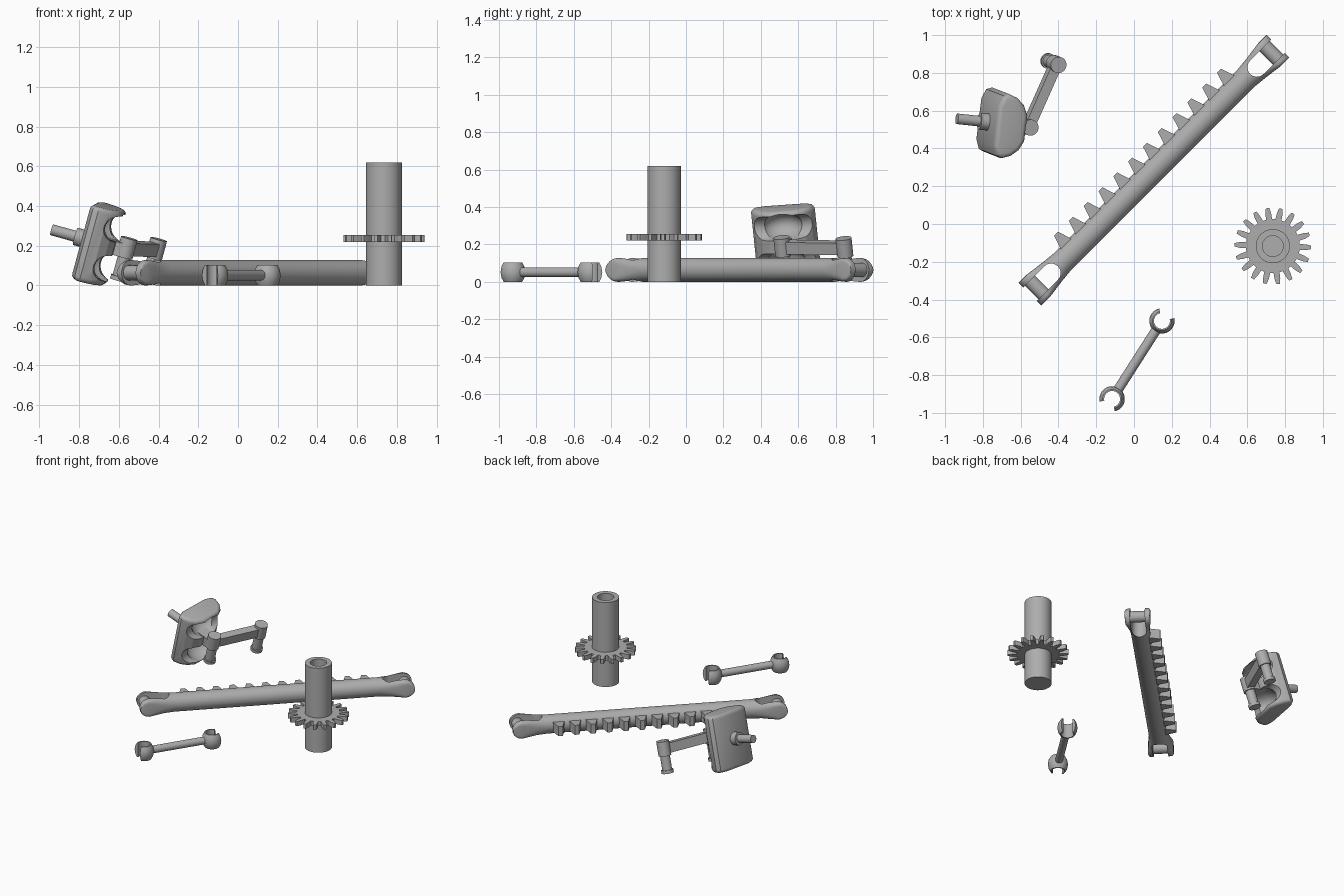
import bpy, bmesh
from math import sin, cos, pi, radians, copysign
from mathutils import Matrix, Vector

if "Cube" in bpy.data.objects:
    bpy.data.objects.remove(bpy.data.objects["Cube"])

grey = bpy.data.materials.new("plain_grey")
grey.use_nodes = True
grey.diffuse_color = (0.42, 0.42, 0.42, 1)
grey.node_tree.nodes["Principled BSDF"].inputs["Base Color"].default_value = (0.42, 0.42, 0.42, 1)


def finish(name, bm, frame):
    bmesh.ops.recalc_face_normals(bm, faces=bm.faces[:])
    mesh = bpy.data.meshes.new(name)
    bm.to_mesh(mesh)
    bm.free()
    mesh.transform(frame)
    mesh.materials.append(grey)
    ob = bpy.data.objects.new(name, mesh)
    bpy.context.collection.objects.link(ob)
    return ob


def rod(name, frame, p, q, r):
    p, q = Vector(p), Vector(q)
    bm = bmesh.new()
    turn = (q - p).to_track_quat('Z', 'Y').to_matrix().to_4x4()
    bmesh.ops.create_cone(bm, cap_ends=True, segments=40, radius1=r, radius2=r,
                          depth=(q - p).length, matrix=Matrix.Translation((p + q) / 2) @ turn)
    return finish(name, bm, frame)


def box(name, frame, low, high):
    low, high = Vector(low), Vector(high)
    bm = bmesh.new()
    bmesh.ops.create_cube(bm, size=1, matrix=Matrix.Translation((low + high) / 2)
                          @ Matrix.Diagonal((*(high - low), 1)))
    return finish(name, bm, frame)


def prism(name, frame, points, z0, z1):
    bm = bmesh.new()
    face = bm.faces.new([bm.verts.new((x, y, z0)) for x, y in points])
    top = bmesh.ops.extrude_face_region(bm, geom=[face])["geom"]
    bmesh.ops.translate(bm, vec=(0, 0, z1 - z0),
                        verts=[g for g in top if isinstance(g, bmesh.types.BMVert)])
    return finish(name, bm, frame)


def bake(ob):
    dg = bpy.context.evaluated_depsgraph_get()
    ob.data = bpy.data.meshes.new_from_object(ob.evaluated_get(dg))
    ob.modifiers.clear()


def cut(ob, *cutters):
    for c in cutters:
        mod = ob.modifiers.new("cut", 'BOOLEAN')
        mod.object, mod.operation, mod.solver = c, 'DIFFERENCE', 'EXACT'
        bake(ob)
        bpy.data.objects.remove(c)


# Pinion: hollow shaft with a spur gear
pinion = Matrix.Translation((0.735, -0.117, 0))
shaft = rod("pinion_shaft", pinion, (0, 0, 0), (0, 0, 0.62), 0.09)
cut(shaft, rod("bore", pinion, (0, 0, 0.2), (0, 0, 0.7), 0.055))
TEETH = 18
step = 2 * pi / TEETH
outline = []
for i in range(TEETH):
    for off, r in ((-0.32, 0.143), (-0.25, 0.175), (-0.13, 0.203),
                   (0.13, 0.203), (0.25, 0.175), (0.32, 0.143)):
        a = (i + off) * step - radians(2)
        outline.append((r * cos(a), r * sin(a)))
prism("pinion_gear", pinion, outline, 0.22, 0.255)

# Rack: round bar whose ends flare into forks
R = 0.064
rack = Matrix.Translation((0.106, 0.285, R)) @ Matrix.Rotation(pi / 4, 4, 'Z')
half = [(0.69, R, R, 2), (0.76, 0.071, R, 2.5), (0.82, 0.079, R, 4), (0.865, 0.085, R, 7)]
half += [(0.865 + R * sin(a), 0.085, R * cos(a), 7) for a in map(radians, (18, 36, 54, 70, 85))]
stations = [(-x, w, h, n) for x, w, h, n in reversed(half)] + half
bm = bmesh.new()
rings = []
for x, w, h, n in stations:
    ring = []
    for k in range(48):
        c, s = cos(2 * pi * k / 48), sin(2 * pi * k / 48)
        ring.append(bm.verts.new((x, w * copysign(abs(c) ** (2 / n), c),
                                  h * copysign(abs(s) ** (2 / n), s))))
    rings.append(ring)
for a, b in zip(rings, rings[1:]):
    for k in range(48):
        j = (k + 1) % 48
        bm.faces.new((a[k], a[j], b[j], b[k]))
bm.faces.new(rings[0])
bm.faces.new(rings[-1])
bar = finish("rack_bar", bm, rack)
for side, label in ((-1, "lower"), (1, "upper")):
    arc = [radians(90 + 180 * k / 16) for k in range(17)]
    slot = [(side * (0.77 + 0.05 * cos(a)), 0.05 * sin(a)) for a in arc]
    slot += [(side * 1.1, -0.05), (side * 1.1, 0.05)]
    cut(bar, prism("slot", rack, slot, -0.2, 0.2))
    rod(label + "_fork_pin", rack, (side * 0.878, -0.065, 0), (side * 0.878, 0.065, 0), 0.038)
for i in range(12):
    x = -0.605 + i * 0.111
    prism("rack_tooth", rack, [(x - 0.042, 0.045), (x - 0.015, 0.128),
                               (x + 0.015, 0.128), (x + 0.042, 0.045)], -0.035, 0.035)

# Tie rod: thin rod with an open clip at each end
start, end = Vector((-0.116, -0.926, 0.052)), Vector((0.148, -0.513, 0.052))
rod("tie_rod", Matrix(), start.lerp(end, 0.1), start.lerp(end, 0.9), 0.026)
section = [(0.042, -0.052), (0.042, 0.052), (0.05, 0.052), (0.062, 0.03),
           (0.067, 0), (0.062, -0.03), (0.05, -0.052)]
for centre, away, label in ((start, start - end, "front"), (end, end - start, "back")):
    bm = bmesh.new()
    face = bm.faces.new([bm.verts.new((r, 0, z)) for r, z in section])
    bmesh.ops.rotate(bm, verts=bm.verts[:], cent=(0, 0, 0), matrix=Matrix.Rotation(radians(45), 3, 'Z'))
    bmesh.ops.spin(bm, geom=[face, *face.edges, *face.verts], cent=(0, 0, 0),
                   axis=(0, 0, 1), angle=radians(270), steps=36)
    aim = away.to_track_quat('X', 'Z').to_matrix().to_4x4()
    finish(label + "_clip", bm, Matrix.Translation(centre) @ aim)

# Knuckle frame: x runs inward from the outer face, tilted with the wheel
ax = Vector((0.96, -0.1, -0.27)).normalized()
az = Vector((0.26, -0.1, 0.96))
az = (az - ax * az.dot(ax)).normalized()
ay = az.cross(ax)
knuckle = Matrix.Translation((-0.775, 0.54, 0.235)) @ Matrix((ax, ay, az)).transposed().to_4x4()

# Knuckle body: rounded shell with two hollows on the inner side
plan = [(0.0, -0.11), (0.02, -0.16), (0.05, -0.172), (0.1, -0.155), (0.14, -0.12), (0.165, -0.07)]
plan += [(x, -y) for x, y in reversed(plan)]
body = prism("knuckle_body", knuckle, plan, -0.2, 0.19)
bevel = body.modifiers.new("round", 'BEVEL')
bevel.width, bevel.segments, bevel.limit_method, bevel.angle_limit = 0.025, 4, 'ANGLE', radians(60)
bake(body)
for z in (-0.105, 0.1):
    cut(body, rod("notch", knuckle, (0.165, -0.3, z), (0.165, 0.3, z), 0.067))
    bm = bmesh.new()
    bmesh.ops.create_uvsphere(bm, u_segments=32, v_segments=20, radius=1,
                              matrix=Matrix.Translation((0.15, 0, z))
                              @ Matrix.Diagonal((0.11, 0.115, 0.077, 1)))
    cut(body, finish("hollow", bm, knuckle))
box("knuckle_bridge", knuckle, (0.08, -0.04, -0.035), (0.22, 0.04, 0.035))

# Wheel spindle
rod("spindle_collar", knuckle, (0.02, 0, 0), (-0.045, 0, 0), 0.045)
rod("spindle", knuckle, (0, 0, 0), (-0.17, 0, 0), 0.028)

# Steering arm: two bosses with flanged pins below, joined by a flat arm
inverse = knuckle.inverted()
near = inverse @ Vector((-0.56, 0.515, 0.19))
far = inverse @ Vector((-0.412, 0.847, 0.185))
up = Vector((0, 0, 1))
for p, label in ((near, "near"), (far, "far")):
    rod(label + "_boss", knuckle, p - up * 0.05, p + up * 0.05, 0.043)
    rod(label + "_pin", knuckle, p - up * 0.16, p, 0.033)
    rod(label + "_pin_flange", knuckle, p - up * 0.17, p - up * 0.148, 0.041)
aim = (far - near).to_track_quat('X', 'Z').to_matrix().to_4x4()
box("steering_arm", knuckle @ Matrix.Translation(near) @ aim,
    (0, -0.027, -0.037), ((far - near).length, 0.027, 0.03))

# Smooth the round surfaces, keep hard edges
bpy.ops.object.select_all(action='DESELECT')
for ob in bpy.context.collection.objects:
    if ob.type == 'MESH':
        ob.select_set(True)
        bpy.context.view_layer.objects.active = ob
bpy.ops.object.shade_smooth_by_angle(angle=radians(32))
